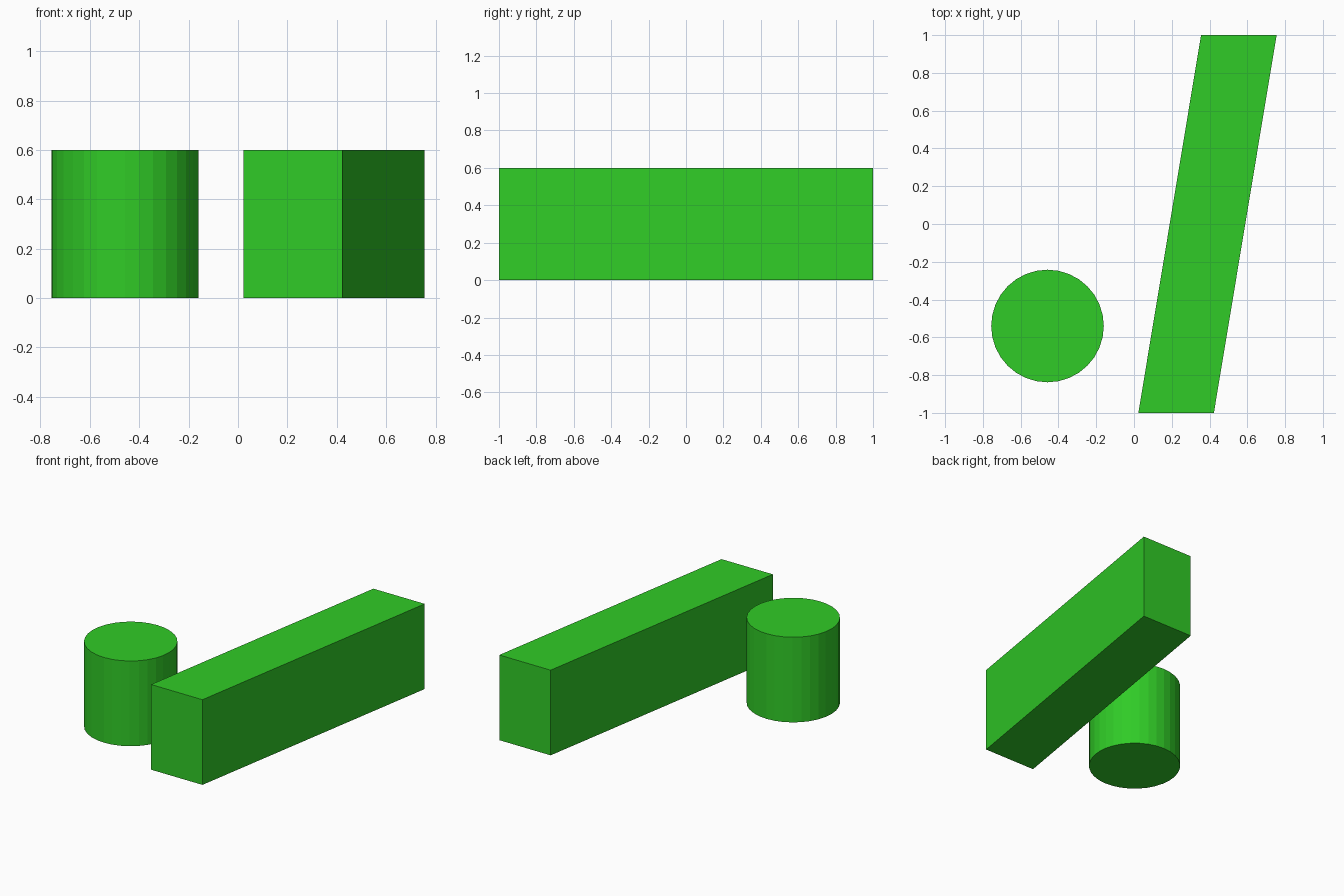
import bpy, bmesh
from math import cos, sin, tau

if "Cube" in bpy.data.objects:
    bpy.data.objects.remove(bpy.data.objects["Cube"])

HEIGHT = 0.6

green = bpy.data.materials.new("green")
green.diffuse_color = (0.03, 0.6, 0.02, 1)
green.use_nodes = True
green.node_tree.nodes["Principled BSDF"].inputs["Base Color"].default_value = green.diffuse_color


def prism(name, outline):
    """Extrude a counter-clockwise outline from the ground up to HEIGHT."""
    bm = bmesh.new()
    base = bm.faces.new([bm.verts.new((x, y, 0)) for x, y in outline])
    top = bmesh.ops.extrude_face_region(bm, geom=[base], use_keep_orig=True)
    verts = [v for v in top["geom"] if isinstance(v, bmesh.types.BMVert)]
    bmesh.ops.translate(bm, verts=verts, vec=(0, 0, HEIGHT))
    bmesh.ops.recalc_face_normals(bm, faces=bm.faces)
    mesh = bpy.data.meshes.new(name)
    bm.to_mesh(mesh)
    bm.free()
    mesh.materials.append(green)
    obj = bpy.data.objects.new(name, mesh)
    bpy.context.collection.objects.link(obj)
    return obj


# Slanted bar, cut parallel to x at both ends
prism("slanted_bar", [(0.023, -1), (0.423, -1), (0.755, 1), (0.355, 1)])

# Round post with 32 flat sides
prism("round_post", [(-0.458 + 0.298 * cos(tau * i / 32),
                      -0.54 + 0.298 * sin(tau * i / 32)) for i in range(32)])
